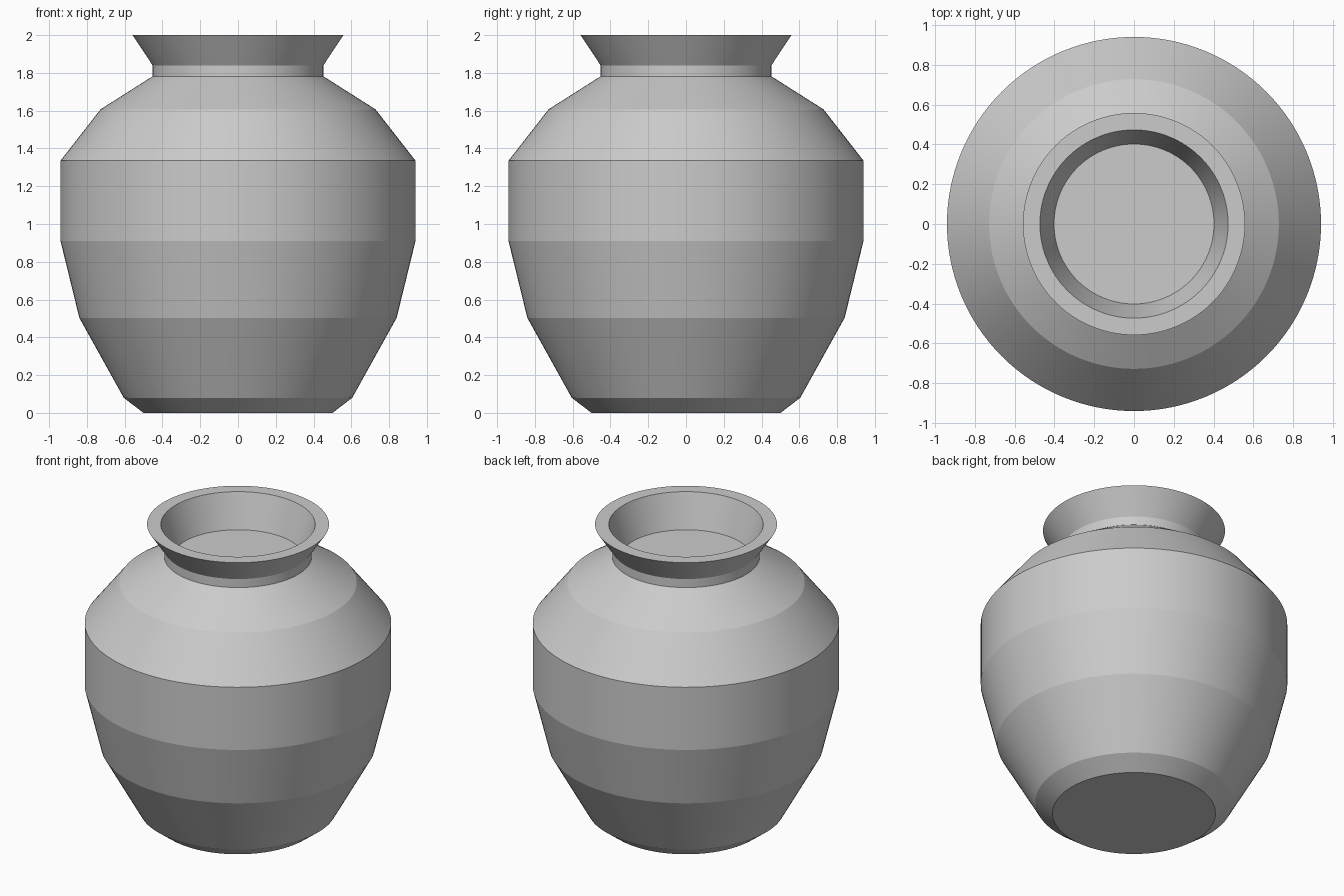
import bpy, bmesh, math

cube = bpy.data.objects.get("Cube")
if cube:
    bpy.data.objects.remove(cube, do_unlink=True)

# Single clay-grey material
clay = bpy.data.materials.new("clay_grey")
clay.use_nodes = True
colour = (0.6, 0.6, 0.6, 1.0)
clay.diffuse_color = colour
clay.node_tree.nodes["Principled BSDF"].inputs["Base Color"].default_value = colour

# Profile as (radius, height): base, belly, shoulder, neck, flared rim, recessed mouth
profile = [(0.0, 0.0), (0.5, 0.0), (0.605, 0.08), (0.84, 0.503), (0.94, 0.911),
           (0.94, 1.335), (0.728, 1.607), (0.452, 1.782), (0.452, 1.84),
           (0.558, 2.0), (0.473, 2.0), (0.402, 1.775), (0.0, 1.775)]


def lathe(name, points, segments=128):
    bm = bmesh.new()
    verts = [bm.verts.new((r, 0, z)) for r, z in points]
    edges = [bm.edges.new(pair) for pair in zip(verts, verts[1:])]
    bmesh.ops.spin(bm, geom=verts + edges, cent=(0, 0, 0), axis=(0, 0, 1),
                   angle=math.tau, steps=segments, use_duplicate=False)
    bmesh.ops.remove_doubles(bm, verts=bm.verts, dist=0.0001)
    bmesh.ops.recalc_face_normals(bm, faces=bm.faces)
    mesh = bpy.data.meshes.new(name)
    bm.to_mesh(mesh)
    bm.free()
    mesh.materials.append(clay)
    obj = bpy.data.objects.new(name, mesh)
    bpy.context.collection.objects.link(obj)
    return obj


# Vase body: round around the axis, crisp between bands
vase = lathe("vase", profile)
bpy.ops.object.select_all(action="DESELECT")
vase.select_set(True)
bpy.context.view_layer.objects.active = vase
bpy.ops.object.shade_smooth_by_angle(angle=math.radians(8))
